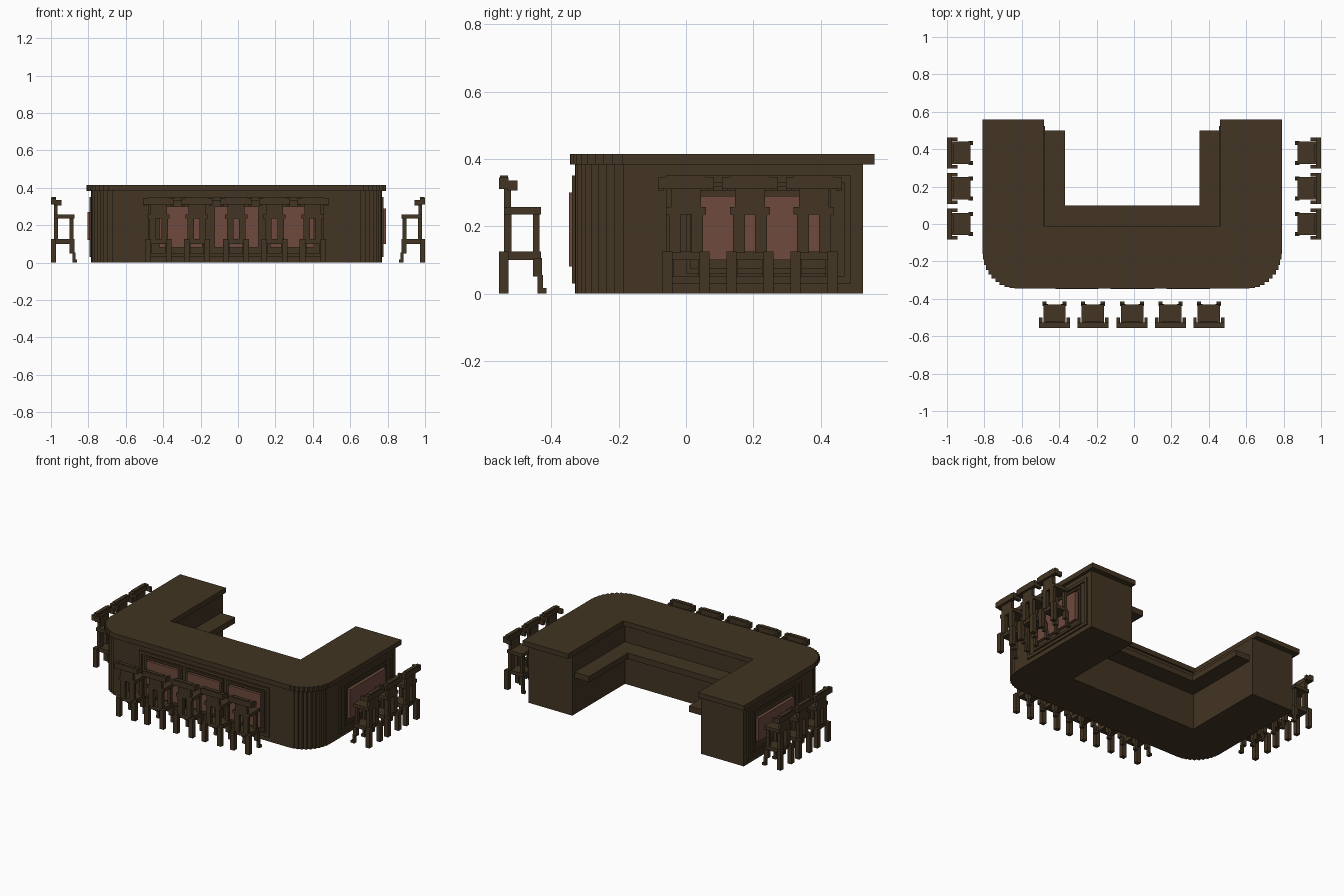
import bpy, bmesh, math
from mathutils import Matrix

cube = bpy.data.objects.get("Cube")
if cube:
    bpy.data.objects.remove(cube)


def material(name, rgb):
    m = bpy.data.materials.new(name)
    m.use_nodes = True
    m.diffuse_color = (*rgb, 1)
    m.node_tree.nodes["Principled BSDF"].inputs["Base Color"].default_value = (*rgb, 1)
    return m


WOOD = material("dark wood", (0.054, 0.035, 0.016))
PINK = material("dusty red panel", (0.156, 0.068, 0.048))


def finish(name, bm, mat):
    bmesh.ops.recalc_face_normals(bm, faces=bm.faces)
    mesh = bpy.data.meshes.new(name)
    bm.to_mesh(mesh)
    bm.free()
    mesh.materials.append(mat)
    ob = bpy.data.objects.new(name, mesh)
    bpy.context.collection.objects.link(ob)
    return ob


def add_box(bm, x, y, z):
    size = Matrix.Diagonal((x[1] - x[0], y[1] - y[0], z[1] - z[0], 1))
    mid = Matrix.Translation((sum(x) / 2, sum(y) / 2, sum(z) / 2))
    bmesh.ops.create_cube(bm, size=1, matrix=mid @ size)


def boxes(name, mat, *parts):
    bm = bmesh.new()
    for p in parts:
        add_box(bm, *p)
    return finish(name, bm, mat)


def prism(name, outline, z0, z1, mat):
    bm = bmesh.new()
    face = bm.faces.new([bm.verts.new((x, y, z0)) for x, y in outline])
    ext = bmesh.ops.extrude_face_region(bm, geom=[face])
    verts = [v for v in ext["geom"] if isinstance(v, bmesh.types.BMVert)]
    bmesh.ops.translate(bm, verts=verts, vec=(0, 0, z1 - z0))
    return finish(name, bm, mat)


def stepped_corner(x, y, side, rx, ry, n=11):
    """Quarter round in small square steps, from the side wall to the front wall."""
    pts = []
    for i in range(n + 1):
        a = math.pi / 2 * i / n
        p = (x + side * rx * (math.cos(a) - 1), y + ry * (1 - math.sin(a)))
        if pts:
            pts.append((pts[-1][0], p[1]))
        pts.append(p)
    return pts


def u_shape(x0, x1, y0, y1, in0, in1, in_y, rx, ry):
    left = stepped_corner(x0, y0, -1, rx, ry)
    right = stepped_corner(x1, y0, 1, rx, ry)[::-1]
    # the last step of each corner lands on the front wall
    return ([(x0, y1)] + left + right +
            [(x1, y1), (in1, y1), (in1, in_y), (in0, in_y), (in0, y1)])


# Counter: body, worktop and the inner shelf
prism("counter_body", u_shape(-.785, .77, -.33, .525, -.475, .455, -.02, .19, .20),
      0, .385, WOOD)
prism("counter_top", u_shape(-.81, .79, -.345, .56, -.48, .46, -.01, .20, .215),
      .383, .415, WOOD)
prism("inner_shelf", [(-.476, .5), (-.476, -.021), (.456, -.021), (.456, .5), (.35, .5),
                      (.35, .1), (-.37, .1), (-.37, .5)], .237, .275, WOOD)


def frame(u, z, w, place):
    """Four mouldings round a rectangle; place turns (u, z) ranges into a box."""
    return [place(u, (z[0], z[0] + w)), place(u, (z[1] - w, z[1])),
            place((u[0], u[0] + w), z), place((u[1] - w, u[1]), z)]


def on_front(depth):
    return lambda u, z: (u, (-.33 - depth, -.32), z)


def on_left(depth):
    return lambda u, z: ((.76, .77 + depth), u, z)


def on_right(depth):
    return lambda u, z: ((-.785 - depth, -.775), u, z)


# Raised mouldings and red panels on the three outer faces
boxes("front_moulding", WOOD, *frame((-.48, .46), (.03, .35), .02, on_front(.009)))
for i, u in enumerate([(-.42, -.19), (-.125, .11), (.175, .405)]):
    boxes(f"front_panel_{i + 1}", PINK, on_front(.017)(u, (.08, .30)))
    boxes(f"front_panel_frame_{i + 1}", WOOD,
          *frame((u[0] - .02, u[1] + .02), (.06, .32), .014, on_front(.008)))
for name, place, z in (("left", on_left, (.10, .29)), ("right", on_right, (.12, .27))):
    boxes(name + "_moulding", WOOD, *frame((-.06, .49), (.03, .35), .02, place(.009)))
    boxes(name + "_panel_frame", WOOD,
          *frame((.0, .43), (.06, .32), .014, place(.008)))
    boxes(name + "_panel", PINK, place(.02)((.03, .40), z))

# Bar stool, facing +y; paired parts are mirrored in x
single = [
    ((-.083, .083), (-.07, -.042), (.31, .345)),    # back rail
    ((-.06, .06), (-.068, -.044), (.335, .35)),     # crest
    ((-.045, .045), (-.055, -.035), (.25, .315)),   # back panel
    ((-.06, .06), (-.055, .055), (.235, .257)),     # seat
    ((-.052, .052), (-.05, .055), (.10, .125)),     # foot rail
]
paired = [
    ((.065, .083), (-.045, -.015), (.306, .335)),   # back rail ear
    ((.015, .05), (-.055, -.033), (.12, .24)),      # rear post
    ((.028, .05), (.03, .05), (.12, .24)),          # front post
    ((.04, .07), (-.07, -.042), (0, .125)),         # rear leg
    ((.035, .06), (.03, .057), (.05, .105)),        # front leg, upper
    ((.042, .06), (.044, .06), (0, .055)),          # front leg, lower
    ((.042, .064), (.046, .07), (0, .016)),         # foot
]
mirrored = [((-x[1], -x[0]), y, z) for x, y, z in paired]
stool = boxes("stool_1", WOOD, *single, *paired, *mirrored)

places = [(x, -.485, 0) for x in (-.425, -.22, -.01, .195, .40)]
for y in (0, .19, .38):
    places += [(.93, y, math.pi / 2), (-.93, y, -math.pi / 2)]
for i, (x, y, turn) in enumerate(places):
    ob = stool
    if i:
        ob = bpy.data.objects.new(f"stool_{i + 1}", stool.data)
        bpy.context.collection.objects.link(ob)
    ob.location = (x, y, 0)
    ob.rotation_euler.z = turn
